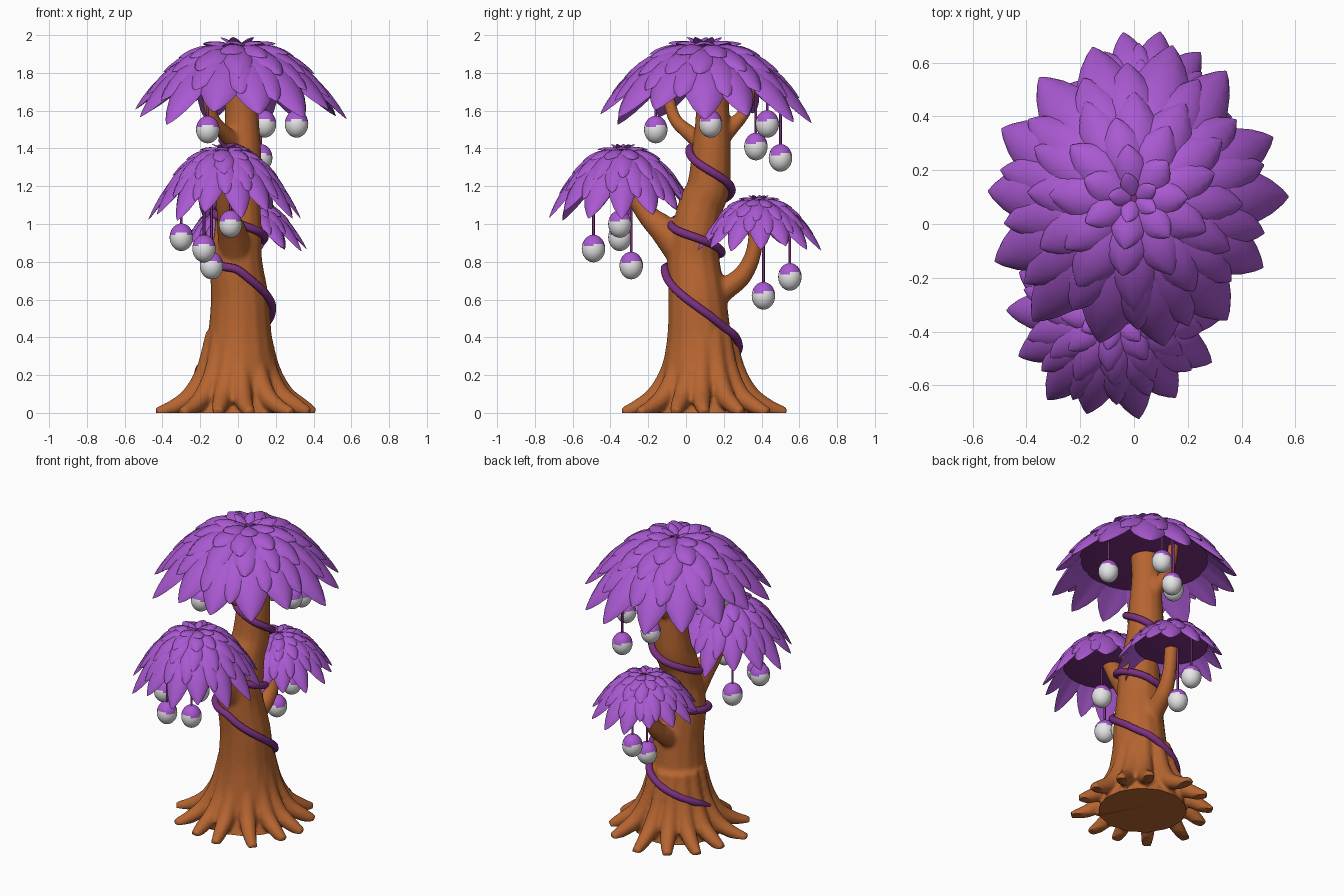
import bpy, bmesh, math, random
from mathutils import Vector

if "Cube" in bpy.data.objects:
    bpy.data.objects.remove(bpy.data.objects["Cube"])

random.seed(4)


def material(name, rgb):
    m = bpy.data.materials.new(name)
    m.diffuse_color = (*rgb, 1)
    m.use_nodes = True
    m.node_tree.nodes["Principled BSDF"].inputs["Base Color"].default_value = m.diffuse_color
    return m


PURPLE = material("petal purple", (0.40, 0.10, 0.64))
PLUM = material("dark plum", (0.20, 0.03, 0.22))
BROWN = material("bark brown", (0.47, 0.13, 0.03))
WHITE = material("fruit white", (0.80, 0.80, 0.80))


def finish(obj, angle=60):
    bpy.ops.object.select_all(action='DESELECT')
    obj.select_set(True)
    bpy.context.view_layer.objects.active = obj
    bpy.ops.object.shade_smooth_by_angle(angle=math.radians(angle))


def mesh_object(name, bm, mats):
    bmesh.ops.recalc_face_normals(bm, faces=bm.faces)
    me = bpy.data.meshes.new(name)
    bm.to_mesh(me)
    bm.free()
    obj = bpy.data.objects.new(name, me)
    bpy.context.collection.objects.link(obj)
    for m in mats:
        me.materials.append(m)
    finish(obj)
    return obj


def spline_points(pts, steps):
    """Catmull-Rom through (x, y, z, radius) points."""
    p = [Vector(q) for q in pts]
    p = [p[0] * 2 - p[1]] + p + [p[-1] * 2 - p[-2]]
    out = []
    for i in range(1, len(p) - 2):
        a, b, c, d = p[i - 1:i + 3]
        for k in range(steps):
            t = k / steps
            out.append(0.5 * (2 * b + (c - a) * t + (2 * a - 5 * b + 4 * c - d) * t * t
                              + (3 * b - a - 3 * c + d) * t ** 3))
    return out + [p[-2]]


def tubes(name, paths, mat, steps=6, sides=5):
    """Tapered round tubes along several paths, as one mesh."""
    cu = bpy.data.curves.new(name, 'CURVE')
    cu.dimensions = '3D'
    cu.bevel_depth = 1
    cu.bevel_resolution = sides
    cu.use_fill_caps = True
    for path in paths:
        pts = spline_points(path, steps)
        sp = cu.splines.new('POLY')
        sp.points.add(len(pts) - 1)
        for q, v in zip(sp.points, pts):
            q.co = (v[0], v[1], v[2], 1)
            q.radius = v[3]
    cu.materials.append(mat)
    obj = bpy.data.objects.new(name, cu)
    bpy.context.collection.objects.link(obj)
    bpy.ops.object.select_all(action='DESELECT')
    obj.select_set(True)
    bpy.context.view_layer.objects.active = obj
    bpy.ops.object.convert(target='MESH')
    obj = bpy.context.view_layer.objects.active
    bm = bmesh.new()
    bm.from_mesh(obj.data)
    bmesh.ops.remove_doubles(bm, verts=bm.verts, dist=1e-5)
    bmesh.ops.recalc_face_normals(bm, faces=bm.faces)
    bm.to_mesh(obj.data)
    bm.free()
    finish(obj)
    return obj


# Trunk spine, branches and splayed roots, fused into one skin
SPINE = [(0, .08, -.06, .29), (0, .08, .05, .25), (.01, .07, .2, .205), (.01, .07, .4, .172),
         (.01, .06, .6, .155), (-.01, .04, .8, .14), (0, .05, .95, .128), (0, .08, 1.1, .12),
         (.01, .12, 1.2, .115), (.02, .135, 1.4, .103), (.02, .14, 1.6, .09), (.02, .13, 1.86, .1)]
paths = [SPINE,
         [(0, .04, .76, .09), (-.03, -.1, .95, .08), (-.06, -.22, 1.07, .055), (-.07, -.34, 1.3, .055)],
         [(0, .1, .57, .07), (0, .2, .65, .062), (.01, .3, .73, .052), (.02, .36, .86, .042),
          (.02, .38, 1.07, .045)],
         [(0, .1, 1.42, .05), (-.07, .02, 1.48, .042), (-.14, -.07, 1.58, .034), (-.18, -.12, 1.84, .035)],
         [(.01, .15, 1.42, .05), (0, .25, 1.52, .04), (-.02, .32, 1.62, .034), (-.02, .36, 1.84, .035)]]
ROOTS = 13
for i in range(ROOTS):
    a = 2 * math.pi * (i + random.uniform(-.15, .15)) / ROOTS
    tip = random.uniform(.42, .47)
    paths.append([(r * math.cos(a + bend), .09 + r * math.sin(a + bend), z, w) for r, z, w, bend in
                  [(.13, .42, .045, 0), (.175, .23, .05, 0), (.245, .1, .052, 0),
                   (.34, .035, .042, .03), (tip - .02, .0, .028, .06)]])
trunk = tubes("trunk", paths, BROWN)
rm = trunk.modifiers.new("fuse", 'REMESH')
rm.mode = 'VOXEL'
rm.voxel_size = 0.012
sm = trunk.modifiers.new("soften", 'SMOOTH')
sm.iterations = 6
for name in ("fuse", "soften"):
    bpy.ops.object.modifier_apply(modifier=name)
bm = bmesh.new()
bm.from_mesh(trunk.data)
bmesh.ops.bisect_plane(bm, geom=bm.verts[:] + bm.edges[:] + bm.faces[:], plane_co=(0, 0, 0),
                       plane_no=(0, 0, 1), clear_inner=True)
bmesh.ops.holes_fill(bm, edges=[e for e in bm.edges if e.is_boundary])
bm.to_mesh(trunk.data)
bm.free()
finish(trunk)

# Vine winding up the trunk: one height per quarter turn
fine = spline_points(SPINE, 12)
turn_z = [.20, .36, .56, .76, .81, .85, .93, 1.0, 1.07, 1.17, 1.28, 1.39, 1.46]
vine = []
for k in range(4 * (len(turn_z) - 1) + 1):
    i = min(k // 4, len(turn_z) - 2)
    z = turn_z[i] + (turn_z[i + 1] - turn_z[i]) * (k / 4 - i)
    c = min(fine, key=lambda v: abs(v[2] - z))
    a = math.pi - k * math.pi / 8
    r = c[3] + .012 + (.02 if z < .45 else 0)
    vine.append((c[0] + r * math.cos(a), c[1] + r * math.sin(a), z, .022 if 0 < k < 48 else .008))
tubes("vine", [vine], PLUM, steps=3, sides=3)


# Canopies: dome of overlapping petal rings over a dark core
def add_petal(bm, o, R, H, ang, u0, u1, half):
    out = Vector((math.cos(ang), math.sin(ang), 0))
    side = Vector((-out.y, out.x, 0))
    outline = [(0, .4), (.2, .7), (.4, .93), (.6, 1), (.75, .88), (.88, .58), (.96, .28), (1, .04)]
    rings = []
    for t, w in outline:
        u = u0 + (u1 - u0) * t
        slope = 2.2 * H * u ** 1.2 / R
        n = (out * slope + Vector((0, 0, 1))).normalized()
        p = o + out * (u * R) + Vector((0, 0, -H * u ** 2.2)) + n * R * (-.07 + .11 * t)
        hw = half * R * w
        ring = []
        for k in range(10):
            b = 2 * math.pi * k / 10
            x = math.cos(b)
            ring.append(bm.verts.new(p + side * hw * x + n * hw * (.2 * math.sin(b) - .3 * x * x)))
        rings.append(ring)
    for r0, r1 in zip(rings, rings[1:]):
        for k in range(10):
            bm.faces.new((r0[k], r0[(k + 1) % 10], r1[(k + 1) % 10], r1[k]))
    bm.faces.new(rings[0])
    bm.faces.new(rings[-1])


RINGS = [(.38, 1.0, 14, .20), (.28, .87, 14, .18), (.18, .71, 12, .165),
         (.1, .53, 9, .14), (.04, .34, 7, .11), (.0, .17, 5, .06)]


def canopy(name, x, y, top, R, H):
    o = Vector((x, y, top))
    bm = bmesh.new()
    for j, (u0, u1, n, half) in enumerate(RINGS):
        for i in range(n):
            a = 2 * math.pi * (i + .5 * (j % 2) + random.uniform(-.12, .12)) / n
            add_petal(bm, o, R, H, a, u0, u1 * random.uniform(.95, 1.04), half * random.uniform(.92, 1.08))
    mesh_object(name + "_petals", bm, [PURPLE])
    bm = bmesh.new()
    prof = [(u * R, -H * u ** 2.2 - .05 * R) for u in (.02, .15, .3, .45, .6, .72)]
    prof += [(.6 * R, -.57 * H), (.3 * R, -.6 * H), (.01 * R, -.6 * H)]
    rows = [[bm.verts.new(o + Vector((r * math.cos(a * math.pi / 16), r * math.sin(a * math.pi / 16), z)))
             for a in range(32)] for r, z in prof]
    for r0, r1 in zip(rows, rows[1:]):
        for k in range(32):
            bm.faces.new((r0[k], r0[(k + 1) % 32], r1[(k + 1) % 32], r1[k]))
    bm.faces.new(rows[0])
    bm.faces.new(rows[-1])
    mesh_object(name + "_core", bm, [PLUM])


# Hanging fruits: white below, wavy purple cap above, thin stem
def fruit(name, x, y, z, ceiling):
    bm = bmesh.new()
    bmesh.ops.create_uvsphere(bm, u_segments=24, v_segments=18, radius=1)
    for f in bm.faces:
        c = f.calc_center_median()
        f.material_index = int(c.z > .22 + .1 * math.sin(3 * math.atan2(c.y, c.x)))
    for v in bm.verts:
        v.co = Vector((x + v.co.x * .062, y + v.co.y * .062, z + v.co.z * .073))
    mesh_object(name, bm, [WHITE, PURPLE])
    tubes(name + "_stem", [[(x, y, z + .06, .007), (x, y, ceiling, .007)]], PLUM, steps=1, sides=2)


TREE = [("top_canopy", (0, .095, 1.975, .55, .42),
         [(-.16, -.16, 1.50), (.31, .13, 1.53), (.14, .43, 1.53), (0, .37, 1.41), (.12, .5, 1.35)]),
        ("front_canopy", (-.07, -.335, 1.415, .38, .375),
         [(-.18, -.49, .87), (-.04, -.35, 1.0), (-.3, -.35, .93), (-.14, -.29, .78)]),
        ("back_canopy", (.03, .385, 1.145, .315, .27),
         [(0, .41, .62), (.01, .55, .72)])]
for name, dome, fruits in TREE:
    canopy(name, *dome)
    for i, (x, y, z) in enumerate(fruits):
        u = math.hypot(x - dome[0], y - dome[1]) / dome[3]
        fruit(f"{name}_fruit_{i + 1}", x, y, z, dome[2] - dome[4] * u ** 2.2 - .04)
